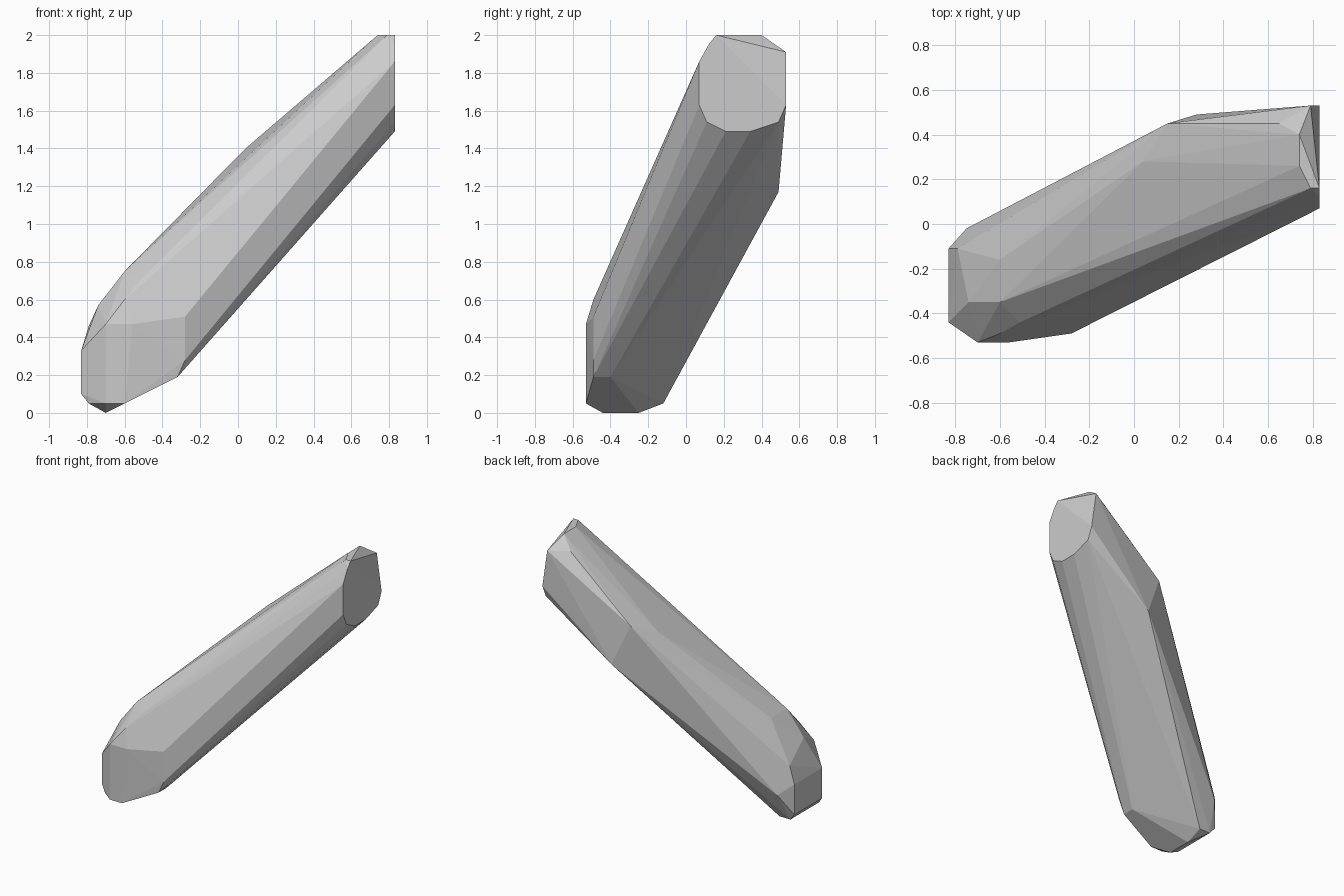
import bpy
import bmesh
from mathutils import Vector

# remove the default cube only
default_cube = bpy.data.objects.get("Cube")
if default_cube:
    bpy.data.objects.remove(default_cube, do_unlink=True)


def flat_material(name, colour):
    material = bpy.data.materials.new(name)
    material.use_nodes = True
    material.diffuse_color = colour
    shader = next(n for n in material.node_tree.nodes if n.type == "BSDF_PRINCIPLED")
    shader.inputs["Base Color"].default_value = colour
    return material


def on_x(x, outline):
    """Corners of a profile lying in a plane of constant x."""
    return [Vector((x, y, z)) for y, z in outline]


def on_y(y, outline):
    """Corners of a profile lying in a plane of constant y."""
    return [Vector((x, y, z)) for x, z in outline]


def on_z(z, outline):
    """Corners of a profile lying in a plane of constant z."""
    return [Vector((x, y, z)) for x, y in outline]


def faceted_shell(name, corners, material):
    """Wrap the corner points of a solid in flat convex facets."""
    bm = bmesh.new()
    for corner in corners:
        bm.verts.new(corner)
    hull = bmesh.ops.convex_hull(bm, input=bm.verts[:], use_existing_faces=False)
    spare = {g for key in ("geom_interior", "geom_unused") for g in hull[key]
             if isinstance(g, bmesh.types.BMVert)}
    bmesh.ops.delete(bm, geom=list(spare), context="VERTS")
    bmesh.ops.dissolve_limit(bm, angle_limit=0.01, verts=bm.verts[:], edges=bm.edges[:])
    bmesh.ops.recalc_face_normals(bm, faces=bm.faces[:])
    mesh = bpy.data.meshes.new(name)
    bm.to_mesh(mesh)
    bm.free()
    mesh.materials.append(material)
    shell = bpy.data.objects.new(name, mesh)
    bpy.context.collection.objects.link(shell)
    return shell


# flat cut end on the upper left, with its sloping top
cut_end = on_x(.83, [(.16, 2), (.12, 1.95), (.07, 1.86), (.07, 1.63), (.11, 1.54),
                     (.21, 1.49), (.34, 1.49), (.49, 1.54), (.53, 1.63)])
cut_end += on_z(2, [(.74, .4), (.74, .26), (.79, .16)])
cut_end += on_z(1.91, [(.79, .53), (.65, .45)])

# bulge along the back of the shaft
back_ridge = on_y(.45, [(.15, 1.48)]) + on_y(.49, [(.28, 1.17)])
back_ridge += on_y(.28, [(.04, 1.4)])

# blunt lower end: front panel, outer panel, shoulder and underside
front_panel = on_y(-.53, [(-.7, .47), (-.56, .47), (-.7, .05), (-.6, .05)])
front_panel += on_y(-.49, [(-.28, .51), (-.28, .28), (-.32, .19), (-.6, .6)])
outer_panel = on_x(-.83, [(-.44, .33), (-.44, .1), (-.11, .33), (-.11, .1)])
outer_panel += on_x(-.75, [(-.02, .26)])
shoulder = on_z(.75, [(-.6, -.35), (-.6, -.16)])
shoulder += on_x(-.51, [(-.44, .71), (-.2, .84)])
shoulder += on_x(-.74, [(-.35, .57)]) + on_x(-.79, [(-.11, .46)])
underside = on_z(0, [(-.7, -.44), (-.7, -.25)])
underside += on_z(.05, [(-.79, -.46), (-.79, -.12), (-.7, -.12)])
underside += on_z(.19, [(-.32, -.4)])

# one continuous faceted shaft
grey = flat_material("plain grey", (.6, .6, .6, 1))
faceted_shell("faceted_shaft", cut_end + back_ridge + front_panel + outer_panel
              + shoulder + underside, grey)
